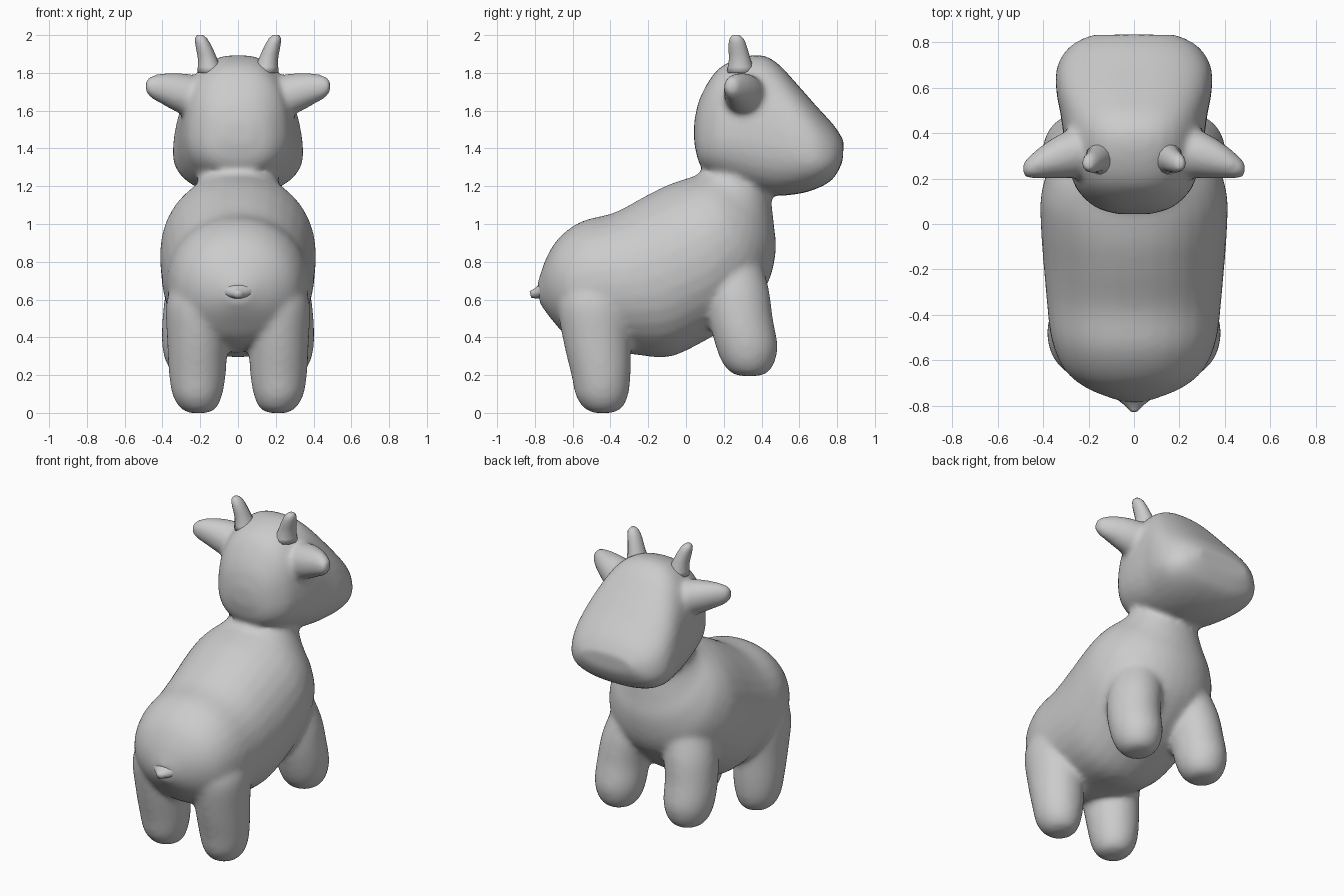
import bpy, bmesh, math
from mathutils import Vector

if "Cube" in bpy.data.objects:
    bpy.data.objects.remove(bpy.data.objects["Cube"])


def catmull(rings, steps):
    """Insert smooth in-between rings."""
    out = []
    n = len(rings)
    for i in range(n - 1):
        a, b, c, d = (rings[max(0, min(n - 1, i + k))] for k in (-1, 0, 1, 2))
        for s in range(steps):
            t = s / steps
            out.append([0.5 * (2 * q + (r - p) * t + (2 * p - 5 * q + 4 * r - e) * t * t
                               + (3 * q - p - 3 * r + e) * t ** 3)
                        for p, q, r, e in zip(a, b, c, d)])
    out.append(rings[-1])
    return out


def loft(bm, rings, power=2.0, taper=0.0, sides=32, steps=4):
    """Closed skin through rings of (centre, half axis u, half axis v)."""
    loops, faces = [], []
    for c, u, v in catmull(rings, steps):
        loop = []
        for k in range(sides):
            a = 2 * math.pi * k / sides
            ca, sa = math.cos(a), math.sin(a)
            x = math.copysign(abs(ca) ** (2 / power), ca)
            y = math.copysign(abs(sa) ** (2 / power), sa)
            loop.append(bm.verts.new(c + u * x * (1 - taper * y) + v * y))
        loops.append(loop)
    for p, q in zip(loops, loops[1:]):
        for k in range(sides):
            j = (k + 1) % sides
            faces.append(bm.faces.new((p[k], p[j], q[j], q[k])))
    faces.append(bm.faces.new(loops[0][::-1]))
    faces.append(bm.faces.new(loops[-1]))
    bmesh.ops.recalc_face_normals(bm, faces=faces)


def profile_ring(ty, tz, by, bz, w):
    """Ring from its top and bottom point in side view plus half width."""
    t, b = Vector((0, ty, tz)), Vector((0, by, bz))
    return (t + b) / 2, Vector((w, 0, 0)), (t - b) / 2


def flat_ring(x, y, z, rx, ry):
    return Vector((x, y, z)), Vector((rx, 0, 0)), Vector((0, ry, 0))


def side_ring(x, y, z, ry, rz):
    return Vector((x, y, z)), Vector((0, ry, 0)), Vector((0, 0, rz))


def finish(name, bm):
    me = bpy.data.meshes.new(name)
    bm.to_mesh(me)
    bm.free()
    ob = bpy.data.objects.new(name, me)
    bpy.context.collection.objects.link(ob)
    for p in me.polygons:
        p.use_smooth = True
    return ob


bm = bmesh.new()
# torso, from rump to neck
torso = [(-.785, .69, -.775, .58, .06), (-.74, .82, -.70, .48, .21), (-.67, .93, -.60, .38, .31),
         (-.55, 1.015, -.45, .33, .365), (-.38, 1.06, -.28, .31, .385), (-.22, 1.145, -.10, .295, .40),
         (-.10, 1.205, .06, .36, .41), (0, 1.24, .25, .48, .41), (.05, 1.255, .42, .66, .37),
         (.065, 1.265, .475, .85, .31), (.075, 1.275, .465, 1.0, .255), (.10, 1.30, .45, 1.14, .215),
         (.12, 1.42, .44, 1.30, .20)]
loft(bm, [profile_ring(*r) for r in torso], 2.1)
# head, from skull to muzzle
head = [(.043, 1.54, .043, 1.43, .07), (.075, 1.67, .075, 1.31, .17), (.16, 1.81, .15, 1.25, .25),
        (.27, 1.875, .25, 1.21, .285), (.39, 1.895, .36, 1.17, .305), (.48, 1.855, .48, 1.15, .32),
        (.58, 1.75, .60, 1.16, .34), (.69, 1.625, .70, 1.19, .335), (.785, 1.52, .78, 1.24, .28),
        (.835, 1.44, .83, 1.33, .19)]
loft(bm, [profile_ring(*r) for r in head], 2.5, 0.1)
# legs and ears, both sides
hind = [(.21, -.44, 0, .05, .05), (.21, -.44, .025, .095, .10), (.215, -.445, .09, .13, .138),
        (.215, -.45, .2, .15, .157), (.215, -.47, .38, .16, .18), (.21, -.48, .58, .17, .20),
        (.18, -.46, .72, .15, .18)]
front = [(.25, .335, .195, .05, .05), (.25, .335, .215, .095, .10), (.25, .33, .27, .132, .14),
         (.25, .32, .36, .152, .165), (.245, .29, .5, .155, .17), (.22, .27, .65, .16, .17),
         (.18, .25, .8, .15, .15)]
ear = [(.15, .32, 1.66, .10, .10), (.24, .315, 1.675, .11, .115), (.32, .30, 1.695, .10, .105),
       (.40, .275, 1.715, .075, .083), (.46, .25, 1.725, .05, .06), (.492, .24, 1.73, .028, .03)]
for s in (1, -1):
    for rows, ring in ((hind, flat_ring), (front, flat_ring), (ear, side_ring)):
        loft(bm, [ring(s * r[0], *r[1:]) for r in rows])
body = finish("body", bm)
# fuse everything into one soft skin
m = body.modifiers.new("fuse", 'REMESH')
m.mode = 'VOXEL'
m.voxel_size = 0.016
m.use_smooth_shade = True
m = body.modifiers.new("soften", 'SMOOTH')
m.factor = 0.5
m.iterations = 12

# horns
horn = [(.145, .29, 1.80, .07, .075), (.16, .285, 1.87, .052, .058), (.178, .275, 1.93, .044, .05),
        (.195, .268, 1.98, .033, .038), (.20, .265, 2.0, .015, .018)]
for s, side in ((1, "right"), (-1, "left")):
    bm = bmesh.new()
    loft(bm, [flat_ring(s * r[0], *r[1:]) for r in horn], sides=12, steps=2)
    finish(side + "_horn", bm)

# tail nub
tail = [(-.70, .73, -.70, .56, .16), (-.755, .70, -.75, .60, .10), (-.80, .66, -.79, .605, .045),
        (-.828, .645, -.82, .61, .015)]
bm = bmesh.new()
loft(bm, [profile_ring(*r) for r in tail], sides=16, steps=2)
finish("tail", bm)
